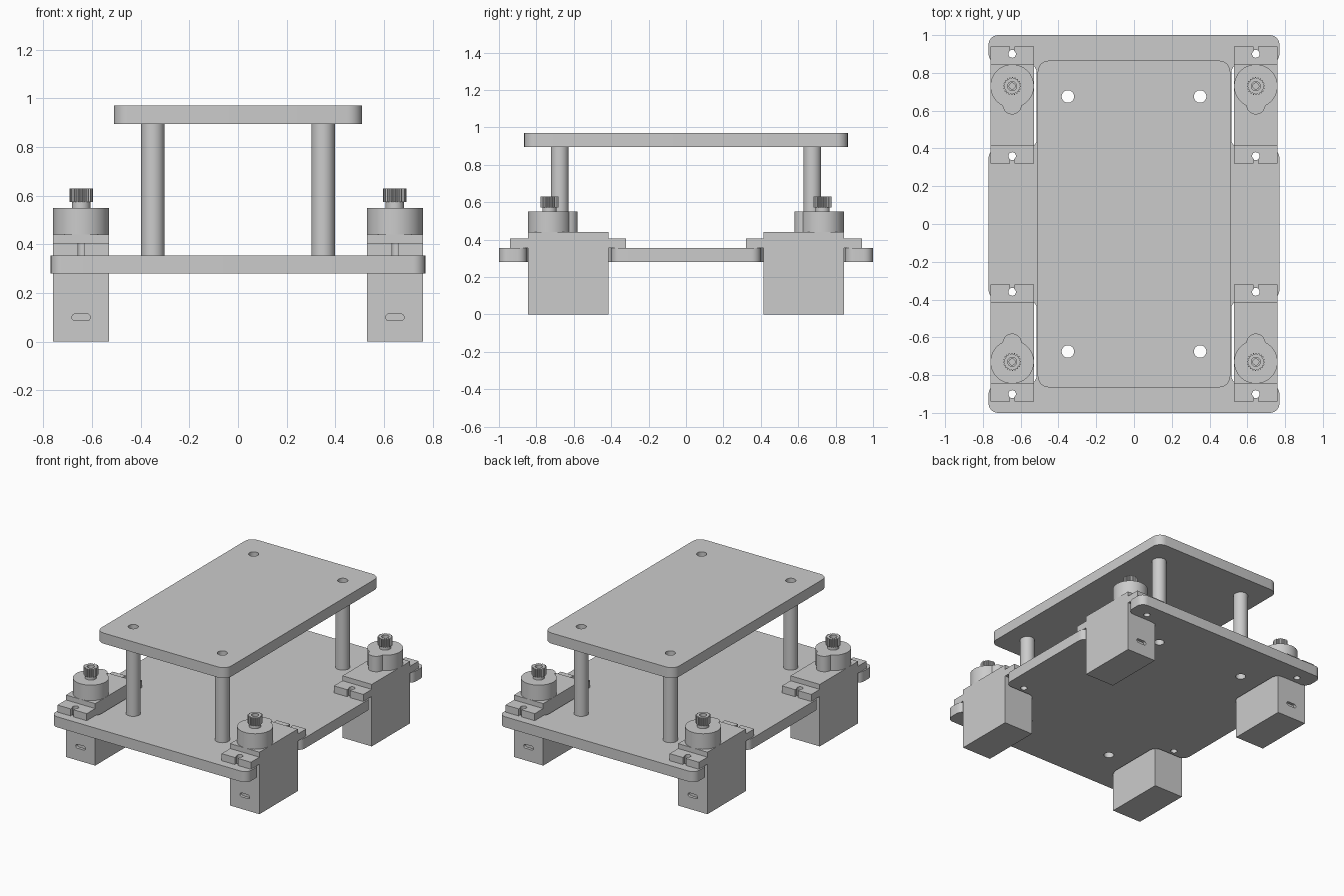
import bpy, bmesh, math
from mathutils import Vector

cube = bpy.data.objects.get("Cube")
if cube:
    bpy.data.objects.remove(cube, do_unlink=True)

grey = bpy.data.materials.new("plain grey")
grey.use_nodes = True
colour = (0.6, 0.6, 0.6, 1)
grey.diffuse_color = colour
grey.node_tree.nodes["Principled BSDF"].inputs["Base Color"].default_value = colour


def extrude(name, outlines, z0, z1):
    """Solid from flat closed outlines; inner outlines become holes."""
    curve = bpy.data.curves.new(name, 'CURVE')
    curve.dimensions = '2D'
    curve.fill_mode = 'BOTH'
    curve.extrude = (z1 - z0) / 2
    for pts in outlines:
        spline = curve.splines.new('POLY')
        spline.points.add(len(pts) - 1)
        for point, (x, y) in zip(spline.points, pts):
            point.co = (x, y, 0, 1)
        spline.use_cyclic_u = True
    temp = bpy.data.objects.new(name, curve)
    mesh = bpy.data.meshes.new_from_object(temp)
    bpy.data.objects.remove(temp)
    bm = bmesh.new()
    bm.from_mesh(mesh)
    bmesh.ops.translate(bm, verts=bm.verts, vec=(0, 0, (z0 + z1) / 2))
    bmesh.ops.remove_doubles(bm, verts=bm.verts, dist=1e-5)
    bmesh.ops.recalc_face_normals(bm, faces=bm.faces)
    for face in bm.faces:
        face.smooth = True
    bm.to_mesh(mesh)
    bm.free()
    mesh.set_sharp_from_angle(angle=math.radians(30))
    mesh.materials.clear()
    mesh.materials.append(grey)
    obj = bpy.data.objects.new(name, mesh)
    bpy.context.collection.objects.link(obj)
    return obj


def circle(x, y, r, n=32):
    return [(x + r * math.cos(math.tau * i / n), y + r * math.sin(math.tau * i / n))
            for i in range(n)]


def rect(x0, x1, y0, y1):
    return [(x0, y0), (x1, y0), (x1, y1), (x0, y1)]


def fillet(pts, r, n=6):
    """Round every right-angled corner, inner or outer."""
    out = []
    for i, p in enumerate(pts):
        p = Vector(p)
        a = (Vector(pts[i - 1]) - p).normalized()
        b = (Vector(pts[(i + 1) % len(pts)]) - p).normalized()
        for k in range(n + 1):
            t = math.pi / 2 * k / n
            out.append(tuple(p + r * (a + b) - r * (b * math.cos(t) + a * math.sin(t))))
    return out


SIGNS = [(1, 1), (-1, 1), (-1, -1), (1, -1)]
PLATE_Z, PLATE_TOP = 0.28, 0.355
POST_X, POST_Y, HOLE = 0.35, 0.675, 0.033
MOTOR_X, MOTOR_Y = 0.645, 0.63
SCREW = 0.27

# Base plate with four side notches, post holes and screw holes
quarter = [(0.77, 0.4), (0.515, 0.4), (0.515, 0.85), (0.77, 0.85), (0.77, 1)]
base = []
for sx, sy in SIGNS:
    part = [(sx * x, sy * y) for x, y in quarter]
    base += part if sx * sy > 0 else part[::-1]
post_holes = [circle(sx * POST_X, sy * POST_Y, HOLE) for sx, sy in SIGNS]
screw_holes = [circle(sx * MOTOR_X, sy * (MOTOR_Y + s * SCREW), 0.022, 20)
               for sx, sy in SIGNS for s in (-1, 1)]
extrude("base_plate", [fillet(base, 0.05)] + post_holes + screw_holes, PLATE_Z, PLATE_TOP)

# Raised top plate
extrude("top_plate", [fillet(rect(-0.51, 0.51, -0.865, 0.865), 0.06)] + post_holes,
        0.895, 0.97)


def lug(sign):
    """Mounting lug with a keyhole slot open to its outer edge."""
    inner, outer, hole, half, r = 0.215, 0.31, SCREW, 0.012, 0.02
    start = math.asin(half / r)
    arc = [math.pi / 2 - start - (math.tau - 2 * start) * i / 20 for i in range(21)]
    pts = [(-0.115, outer), (-0.115, inner), (0.115, inner), (0.115, outer), (half, outer)]
    pts += [(r * math.cos(a), hole + r * math.sin(a)) for a in arc]
    pts += [(-half, outer)]
    return [(x, sign * y) for x, y in pts]


def gear_cover(shaft_y):
    """Round housing merged with a smaller round bump towards the middle."""
    big, small, gap = 0.115, 0.05, 0.1
    pts = []
    for i in range(96):
        a = math.tau * i / 96
        reach = small ** 2 - (gap * math.sin(a)) ** 2
        r = big
        if reach > 0 and math.cos(a) > 0:
            r = max(big, gap * math.cos(a) + math.sqrt(reach))
        pts.append((r * math.sin(a), shaft_y - r * math.cos(a)))
    return pts


def spline_teeth(y, teeth=20):
    pts = []
    for i in range(teeth * 4):
        a = math.tau * i / (teeth * 4)
        r = 0.048 if i % 4 < 2 else 0.041
        pts.append((r * math.cos(a), y + r * math.sin(a)))
    return pts


def motor(sx, sy, tag):
    def place(outline):
        return [(sx * (MOTOR_X + x), sy * (MOTOR_Y + y)) for x, y in outline]

    def part(name, outlines, z0, z1):
        return extrude(f"{tag}_{name}", [place(o) for o in outlines], z0, z1)

    shaft = 0.1
    body = part("motor_body", [rect(-0.115, 0.115, -0.215, 0.215)], 0, 0.44)

    # Rounded cable opening cut into the outer end
    stadium = [(math.copysign(0.024, math.cos(a)) + 0.014 * math.cos(a), 0.014 * math.sin(a))
               for a in (math.tau * (i + 0.5) / 24 for i in range(24))]
    cutter = extrude("cable_cutter", [stadium], -0.02, 0.02)
    cutter.hide_render = True
    cutter.rotation_euler.x = math.pi / 2
    cutter.location = (sx * MOTOR_X, sy * (MOTOR_Y + 0.215), 0.1)
    cut = body.modifiers.new("cable_opening", 'BOOLEAN')
    cut.operation = 'DIFFERENCE'
    cut.object = cutter
    cut.solver = 'EXACT'
    bpy.context.view_layer.update()
    graph = bpy.context.evaluated_depsgraph_get()
    mesh = bpy.data.meshes.new_from_object(body.evaluated_get(graph))
    body.modifiers.clear()
    body.data = mesh
    mesh.set_sharp_from_angle(angle=math.radians(30))
    bpy.data.objects.remove(cutter)

    part("inner_lug", [lug(-1)], PLATE_TOP, 0.405)
    part("outer_lug", [lug(1)], PLATE_TOP, 0.405)
    part("gear_cover", [gear_cover(shaft)], 0.44, 0.55)
    part("shaft_collar", [circle(0, shaft, 0.038), circle(0, shaft, 0.016, 20)], 0.55, 0.573)
    part("splined_shaft", [spline_teeth(shaft), circle(0, shaft, 0.024, 20)], 0.573, 0.63)


# Posts and motors at the four corners
for sx, sy in SIGNS:
    tag = ("back" if sy > 0 else "front") + ("_left" if sx > 0 else "_right")
    extrude(f"{tag}_post", [circle(sx * POST_X, sy * POST_Y, 0.048),
                            circle(sx * POST_X, sy * POST_Y, HOLE)], PLATE_TOP, 0.895)
    motor(sx, sy, tag)
